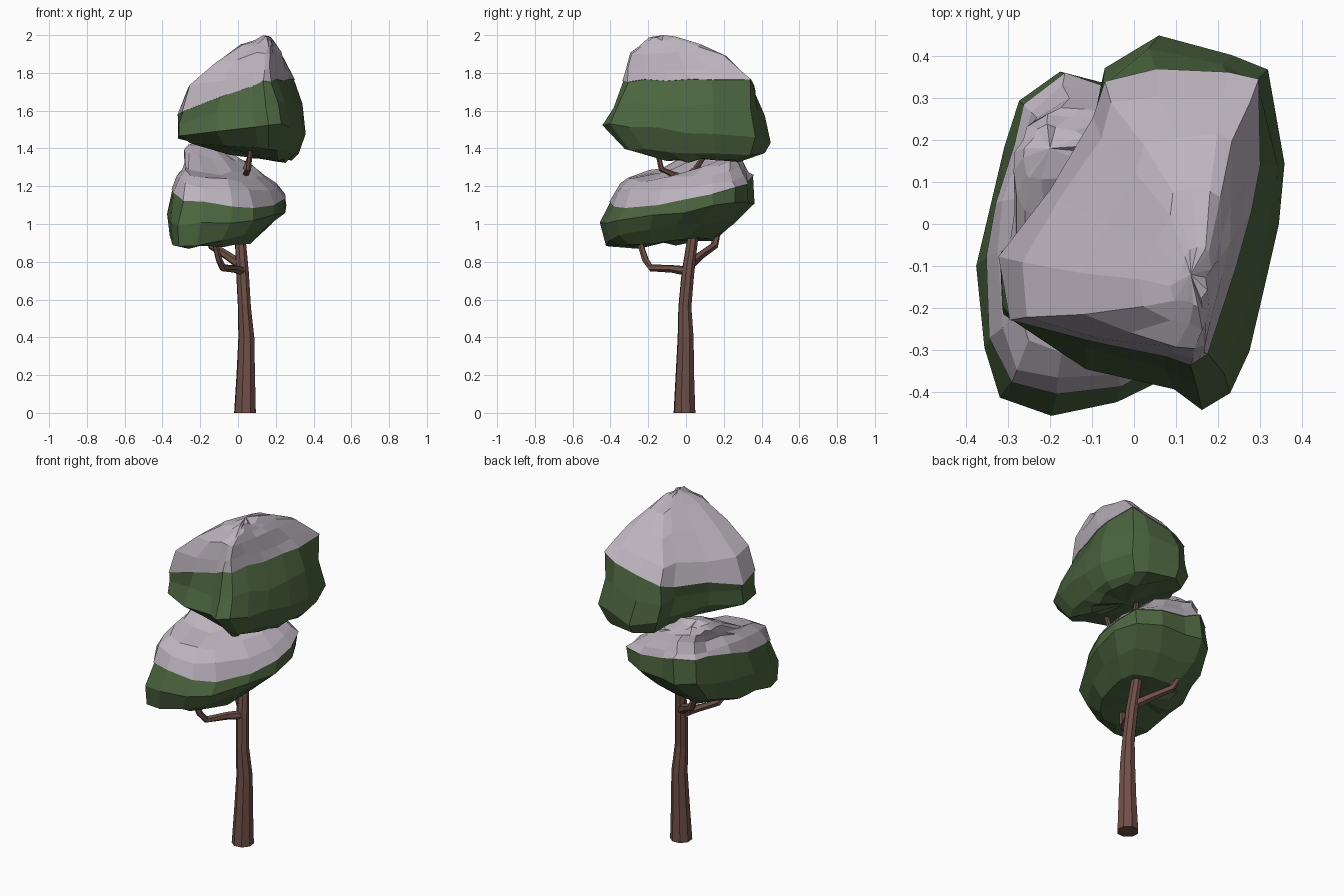
import bpy, bmesh, random
from mathutils import Vector
from math import cos, sin, tau

random.seed(4)


def material(name, rgb):
    m = bpy.data.materials.new(name)
    m.diffuse_color = (*rgb, 1)
    return m


BARK = material("bark", (0.16, 0.08, 0.064))
LEAF = material("leaf", (0.072, 0.13, 0.05))
SNOW = material("snow", (0.50, 0.45, 0.51))


def loft(name, rings, mat, start=None, end=None):
    """Skin rings of equal point count; optional tip points close the ends."""
    bm = bmesh.new()
    vs = [[bm.verts.new(p) for p in r] for r in rings]
    n = len(vs[0])
    for a, b in zip(vs, vs[1:]):
        for i in range(n):
            j = (i + 1) % n
            bm.faces.new((a[i], a[j], b[j], b[i]))
    for r, tip in ((vs[0], start), (vs[-1], end)):
        if tip:
            t = bm.verts.new(tip)
            for i in range(n):
                bm.faces.new((r[i], r[(i + 1) % n], t))
    bmesh.ops.recalc_face_normals(bm, faces=bm.faces)
    me = bpy.data.meshes.new(name)
    bm.to_mesh(me)
    bm.free()
    me.materials.append(mat)
    ob = bpy.data.objects.new(name, me)
    bpy.context.collection.objects.link(ob)


def tube(name, path, sides):
    """Tapered limb through (x, y, z, radius) points."""
    pts = [Vector(p[:3]) for p in path]
    rings = []
    for k, p in enumerate(pts):
        d = (pts[min(k + 1, len(pts) - 1)] - pts[max(k - 1, 0)]).normalized()
        if k == 0 and p.z == 0:
            d = Vector((0, 0, 1))
        u = d.cross(Vector((0.3, 1, 0.1))).normalized()
        v = d.cross(u)
        rings.append([p + path[k][3] * (u * cos(tau * i / sides) + v * sin(tau * i / sides))
                      for i in range(sides)])
    loft(name, rings, BARK, pts[0], pts[-1])


def ring(outline, x0, x1, y0, y1, z, sx=0, sy=0, jit=0.0):
    """Fit the outline into a box, on a plane tilted by slopes sx and sy."""
    xs, ys = zip(*outline)
    cx, cy = (x0 + x1) / 2, (y0 + y1) / 2
    out = []
    for x, y in outline:
        dx = ((x - min(xs)) / (max(xs) - min(xs)) - 0.5) * (x1 - x0)
        dy = ((y - min(ys)) / (max(ys) - min(ys)) - 0.5) * (y1 - y0)
        j = [random.uniform(-jit, jit) for _ in range(3)]
        out.append((cx + dx + j[0] * 0.6, cy + dy + j[1] * 0.6, z + sx * dx + sy * dy + j[2]))
    return out


def crown(name, outline, snow_outline, leaf, snow, bottom, top):
    edge = ring(snow_outline, *snow[0], jit=0.012)
    rings = [ring(outline, *r, jit=0.014) for r in leaf] + [edge]
    loft(name + "_foliage", rings, LEAF, start=bottom)
    # the snow cap overhangs the foliage with a thin lip
    c = sum((Vector(p) for p in edge), Vector()) / len(edge)
    rings = [[c + (Vector(p) - c) * s for p in edge] for s in (0.97, 1.015)]
    rings += [ring(snow_outline, *r, jit=0.013) for r in snow[1:]]
    loft(name + "_snow", rings, SNOW, end=top)


# trunk and limbs
tube("trunk", [(0.037, -0.008, 0, 0.06), (0.041, -0.006, 0.2, 0.051), (0.044, -0.002, 0.4, 0.044),
               (0.034, -0.006, 0.56, 0.036), (0.024, 0.01, 0.74, 0.035), (0.012, 0.035, 0.92, 0.03),
               (0.02, 0.02, 1.1, 0.024), (0.04, -0.02, 1.23, 0.019)], 8)
tube("front_branch", [(0.025, 0.01, 0.75, 0.026), (-0.02, -0.07, 0.762, 0.021),
                      (-0.08, -0.185, 0.768, 0.019), (-0.1, -0.215, 0.81, 0.018),
                      (-0.12, -0.24, 0.89, 0.016), (-0.14, -0.26, 0.96, 0.013)], 6)
tube("back_branch", [(0.02, 0.015, 0.78, 0.028), (-0.06, 0.08, 0.835, 0.023),
                     (-0.14, 0.15, 0.885, 0.021), (-0.18, 0.17, 0.97, 0.016)], 6)
tube("upper_front_branch", [(0.035, 0.0, 1.235, 0.018), (0.04, -0.06, 1.26, 0.016),
                            (0.055, -0.13, 1.29, 0.015), (0.07, -0.16, 1.42, 0.012)], 6)
tube("upper_back_branch", [(0.035, -0.02, 1.23, 0.018), (0.04, 0.05, 1.29, 0.016),
                           (0.07, 0.11, 1.38, 0.013)], 6)

# lower crown
low = [(0.26, 0), (0.26, 0.14), (0.21, 0.26), (0.08, 0.33), (-0.08, 0.34), (-0.18, 0.36),
       (-0.28, 0.29), (-0.3, 0.18), (-0.35, 0.04), (-0.37, -0.1), (-0.36, -0.3), (-0.31, -0.42),
       (-0.2, -0.45), (-0.04, -0.43), (0.08, -0.36), (0.2, -0.18)]
crown("lower_crown", low, low,
      [(-0.27, 0.09, -0.35, 0.14, 0.905, 0.06, 0.08),
       (-0.36, 0.18, -0.43, 0.27, 0.96, 0.1, 0.15),
       (-0.37, 0.25, -0.45, 0.355, 1.06, 0, 0.15)],
      [(-0.35, 0.25, -0.4, 0.35, 1.165, -0.12, 0.19),
       (-0.325, 0.21, -0.37, 0.33, 1.225, -0.1, 0.12),
       (-0.29, 0.14, -0.30, 0.30, 1.275, -0.12, 0.13),
       (-0.29, 0.08, -0.15, 0.28, 1.31, -0.12, 0.2),
       (-0.29, 0.0, 0.02, 0.26, 1.36, -0.15, 0.05),
       (-0.26, -0.1, 0.1, 0.23, 1.41)],
      (-0.1, -0.08, 0.91), (-0.2, 0.18, 1.435))

# upper crown
crown("upper_crown",
      [(0.36, 0.15), (0.32, 0.37), (0.24, 0.41), (0.06, 0.45), (-0.06, 0.37), (-0.075, 0.26),
       (-0.17, 0.05), (-0.31, -0.09), (-0.3, -0.22), (-0.1, -0.34), (0.1, -0.39), (0.17, -0.44),
       (0.23, -0.41), (0.28, -0.3), (0.31, -0.15), (0.35, 0)],
      [(0.29, 0.14), (0.29, 0.34), (0.22, 0.36), (0.06, 0.36), (-0.07, 0.34), (-0.1, 0.25),
       (-0.2, 0.08), (-0.31, -0.08), (-0.29, -0.22), (-0.1, -0.28), (0.08, -0.31), (0.14, -0.33),
       (0.17, -0.31), (0.2, -0.22), (0.24, -0.1), (0.27, 0.02)],
      [(-0.05, 0.28, -0.12, 0.3, 1.355, -0.13, 0),
       (-0.25, 0.32, -0.33, 0.41, 1.395, -0.1, -0.06),
       (-0.32, 0.36, -0.44, 0.45, 1.475, 0.05, -0.08),
       (-0.32, 0.335, -0.39, 0.41, 1.58, 0.15, -0.05)],
      [(-0.31, 0.29, -0.33, 0.36, 1.68, 0.33, -0.05),
       (-0.27, 0.275, -0.32, 0.31, 1.77, 0.2, -0.05),
       (-0.13, 0.235, -0.3, 0.21, 1.88, 0.15, -0.03),
       (0.01, 0.21, -0.25, 0.08, 1.945),
       (0.09, 0.18, -0.2, -0.06, 1.98)],
      (0.12, 0.08, 1.345), (0.135, -0.12, 2.0))
